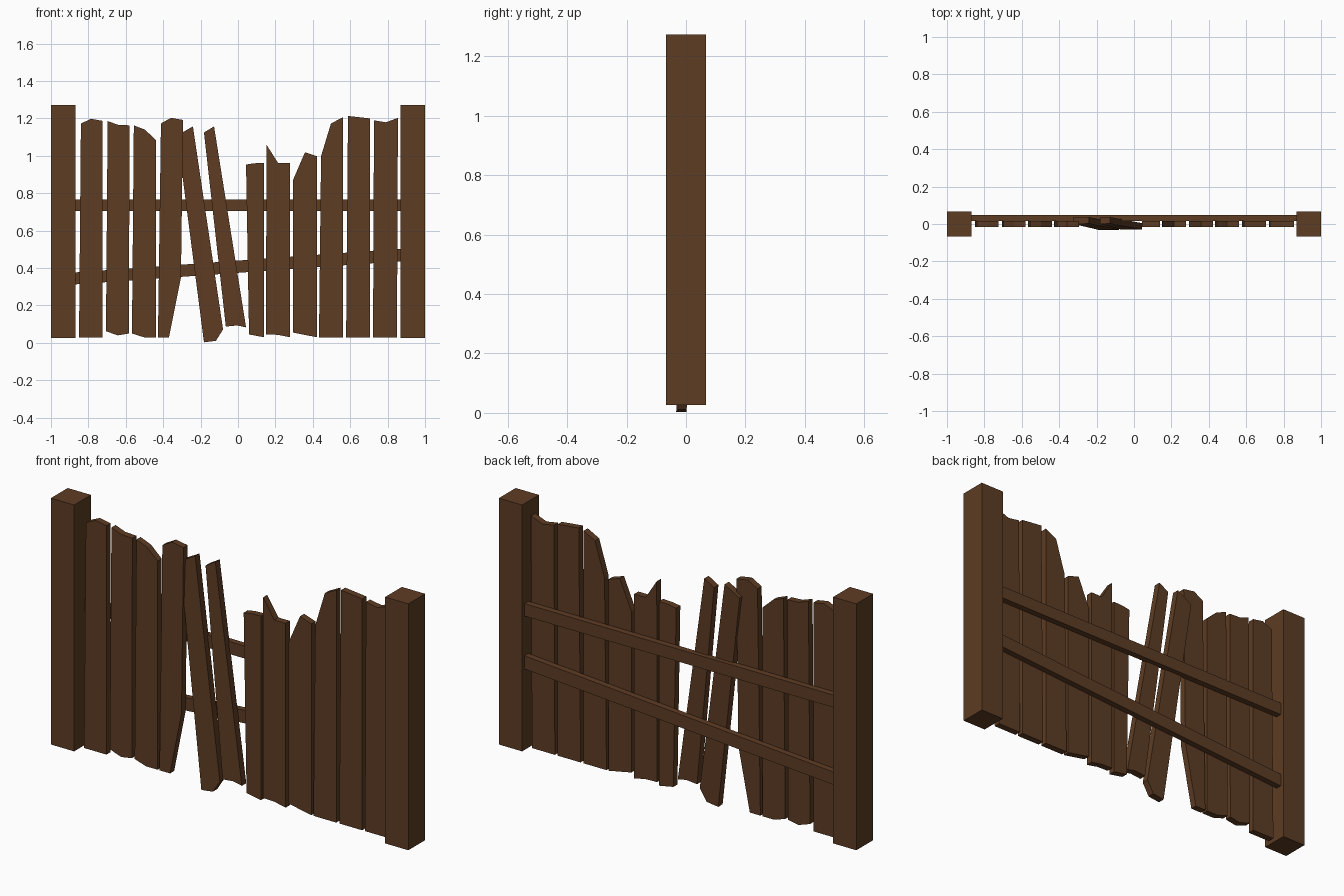
import bpy, bmesh

wood = bpy.data.materials.new("dark_brown_wood")
wood.diffuse_color = (0.11, 0.045, 0.017, 1)


def board(name, outline, front, back, lean=0.0):
    """Extrude an (x, z) outline along y; lean pushes y back with height."""
    bm = bmesh.new()
    a = [bm.verts.new((x, front + lean * z, z)) for x, z in outline]
    b = [bm.verts.new((x, back + lean * z, z)) for x, z in outline]
    bm.faces.new(a)
    bm.faces.new(b[::-1])
    n = len(a)
    for i in range(n):
        bm.faces.new((a[i], b[i], b[(i + 1) % n], a[(i + 1) % n]))
    bmesh.ops.recalc_face_normals(bm, faces=bm.faces)
    me = bpy.data.meshes.new(name)
    bm.to_mesh(me)
    bm.free()
    me.materials.append(wood)
    ob = bpy.data.objects.new(name, me)
    bpy.context.collection.objects.link(ob)
    return ob


# End posts
for side, s in (("left", -1), ("right", 1)):
    board(side + "_post", [(s * 1.0, .027), (s * .87, .027), (s * .87, 1.273), (s * 1.0, 1.273)],
          -.067, .067)

# Rails behind the planks, the lower one sloping
board("upper_rail", [(-.88, .704), (.88, .704), (.88, .767), (-.88, .767)], .017, .048)
board("lower_rail", [(-.88, .312), (.88, .437), (.88, .504), (-.88, .376)], .017, .048)

# Upright planks: worn bottom edge left to right, then broken top right to left
planks = [
    [(-.85, .03), (-.725, .03), (-.725, 1.187), (-.785, 1.198), (-.84, 1.173)],
    [(-.706, .062), (-.642, .04), (-.583, .05), (-.58, 1.163), (-.642, 1.166), (-.697, 1.186)],
    [(-.567, .05), (-.503, .03), (-.439, .03), (-.439, 1.085), (-.498, 1.14), (-.557, 1.163)],
    [(-.428, .03), (-.369, .03), (-.305, .35), (-.294, 1.192), (-.358, 1.203), (-.412, 1.173)],
    [(.059, .045), (.139, .03), (.139, .962), (.085, .96), (.043, .953)],
    [(.15, .045), (.214, .043), (.278, .03), (.278, .962), (.214, .962), (.152, 1.06)],
    [(.294, .055), (.422, .03), (.422, .998), (.358, 1.019), (.294, .87)],
    [(.433, .03), (.561, .03), (.561, 1.206), (.497, 1.173), (.444, .998)],
    [(.578, .03), (.706, .03), (.706, 1.2), (.588, 1.213)],
    [(.722, .03), (.85, .03), (.855, 1.203), (.791, 1.179), (.727, 1.19)],
]
for i, p in enumerate(planks, 1):
    board(f"upright_plank_{i}", p, -.016, .017)

# Two loose planks leaning sideways and backward
loose = [
    [(-.182, .003), (-.118, .011), (-.08, .072), (-.241, 1.157), (-.325, 1.11)],
    [(-.065, .087), (-.005, .093), (.043, .083), (-.128, 1.157), (-.182, 1.125)],
]
for i, p in enumerate(loose, 1):
    board(f"loose_plank_{i}", p, -.033, .002, lean=.03)
